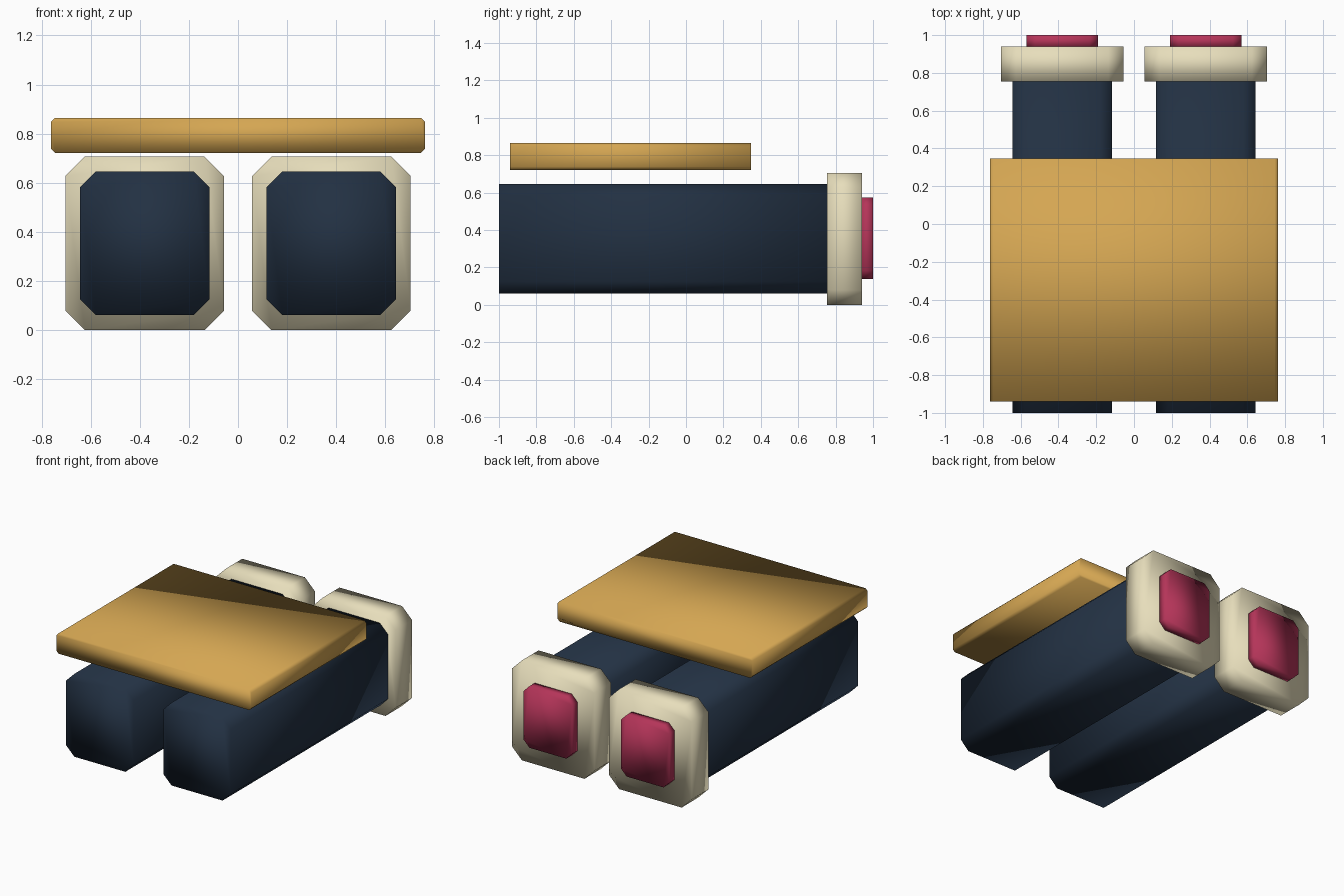
import bpy, bmesh

if "Cube" in bpy.data.objects:
    bpy.data.objects.remove(bpy.data.objects["Cube"])


def material(name, rgb):
    m = bpy.data.materials.new(name)
    m.diffuse_color = (*rgb, 1)
    m.use_nodes = True
    m.node_tree.nodes["Principled BSDF"].inputs["Base Color"].default_value = m.diffuse_color
    return m


NAVY = material("navy", (0.016, 0.030, 0.055))
CREAM = material("cream", (0.80, 0.73, 0.50))
RED = material("crimson", (0.46, 0.035, 0.10))
GOLD = material("gold", (0.66, 0.38, 0.085))


def chamfered_bar(name, cx, cz, w, h, y0, y1, c, mat):
    """Octagonal profile in x-z, extruded along y, smooth shaded."""
    a, b = w / 2, h / 2
    profile = [(a - c, -b), (a, -b + c), (a, b - c), (a - c, b),
               (-a + c, b), (-a, b - c), (-a, -b + c), (-a + c, -b)]
    bm = bmesh.new()
    front = bm.faces.new([bm.verts.new((cx + x, y0, cz + z)) for x, z in profile])
    ext = bmesh.ops.extrude_face_region(bm, geom=[front], use_keep_orig=True)
    new = [g for g in ext["geom"] if isinstance(g, bmesh.types.BMVert)]
    bmesh.ops.translate(bm, verts=new, vec=(0, y1 - y0, 0))
    bmesh.ops.recalc_face_normals(bm, faces=bm.faces)
    for f in bm.faces:
        f.smooth = True
    me = bpy.data.meshes.new(name)
    bm.to_mesh(me)
    bm.free()
    me.materials.append(mat)
    ob = bpy.data.objects.new(name, me)
    bpy.context.collection.objects.link(ob)
    return ob


# Two parallel barrels, each with a rear collar and end cap
for side, s in (("left", -1), ("right", 1)):
    x = 0.38 * s
    chamfered_bar(side + "_barrel", x, 0.353, 0.527, 0.585, -1.0, 0.76, 0.064, NAVY)
    chamfered_bar(side + "_collar", x, 0.353, 0.647, 0.706, 0.755, 0.94, 0.079, CREAM)
    chamfered_bar(side + "_end_cap", x, 0.356, 0.378, 0.435, 0.935, 1.0, 0.045, RED)

# Flat plate above the barrels
chamfered_bar("top_plate", 0, 0.793, 1.525, 0.143, -0.94, 0.347, 0.017, GOLD)
